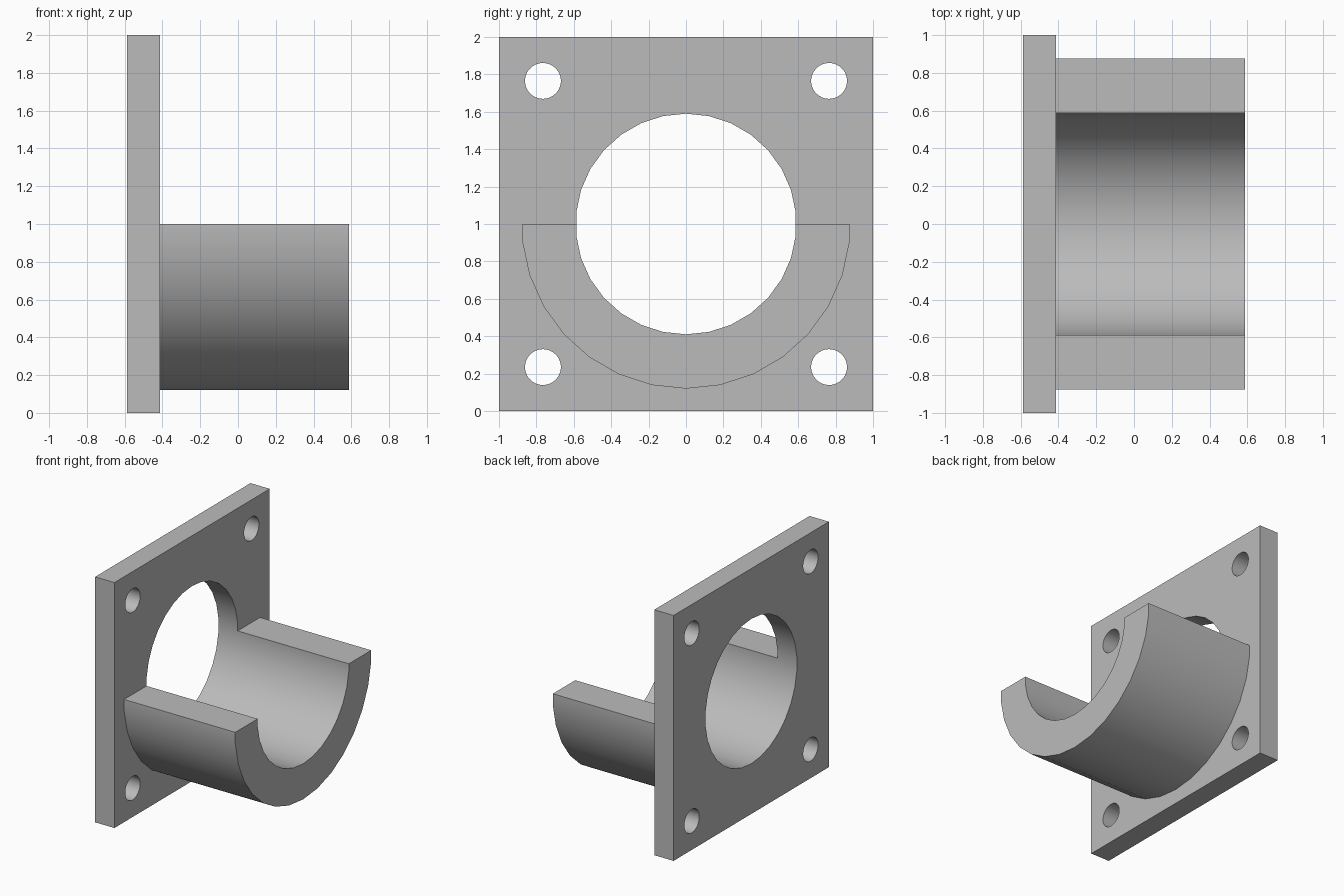
import bpy, bmesh, math
from mathutils import Matrix

cube = bpy.data.objects.get("Cube")
if cube:
    bpy.data.objects.remove(cube, do_unlink=True)

BACK, FACE, TIP = -0.588, -0.414, 0.588   # positions along x
BORE, OUTER, BOLT = 0.59, 0.88, 0.096     # radii
BOLT_OFFSET = 0.765
CENTRE_Z = 1.0
SIDES = 30
STEP = math.tau / SIDES

grey = bpy.data.materials.new("plain grey")
grey.use_nodes = True
colour = (0.5, 0.5, 0.5, 1)
grey.diffuse_color = colour
grey.node_tree.nodes["Principled BSDF"].inputs["Base Color"].default_value = colour


def circle(cy, cz, r):
    """Polygon with a corner at its lowest point."""
    return [(cy + r * math.sin(i * STEP), cz - r * math.cos(i * STEP)) for i in range(SIDES)]


def lower_arc(r):
    """Lower half of the same polygon, cut level at the centre height."""
    n = SIDES // 4
    flat = r * math.cos(STEP / 2)
    arc = [(r * math.sin(i * STEP), CENTRE_Z - r * math.cos(i * STEP)) for i in range(-n, n + 1)]
    return [(-flat, CENTRE_Z)] + arc + [(flat, CENTRE_Z)]


def extrude_profile(name, loops, x0, x1):
    """Fill closed (y, z) loops, inner ones as holes, and extrude from x0 to x1."""
    curve = bpy.data.curves.new(name + "_profile", 'CURVE')
    curve.dimensions = '2D'
    curve.fill_mode = 'BOTH'
    curve.extrude = (x1 - x0) / 2
    for loop in loops:
        spline = curve.splines.new('POLY')
        spline.points.add(len(loop) - 1)
        for point, (y, z) in zip(spline.points, loop):
            point.co = (y, z, 0, 1)
        spline.use_cyclic_u = True
    source = bpy.data.objects.new(name + "_profile", curve)
    bpy.context.collection.objects.link(source)
    bpy.context.view_layer.update()
    graph = bpy.context.evaluated_depsgraph_get()
    mesh = bpy.data.meshes.new_from_object(source.evaluated_get(graph))
    bpy.data.objects.remove(source, do_unlink=True)

    # Turn the flat profile to face along x, then weld caps to walls
    turn = Matrix(((0, 0, 1, (x0 + x1) / 2), (1, 0, 0, 0), (0, 1, 0, 0), (0, 0, 0, 1)))
    bm = bmesh.new()
    bm.from_mesh(mesh)
    bm.transform(turn)
    bmesh.ops.remove_doubles(bm, verts=bm.verts, dist=0.0001)
    bmesh.ops.recalc_face_normals(bm, faces=bm.faces)
    bm.to_mesh(mesh)
    bm.free()
    mesh.name = name
    mesh.materials.clear()
    mesh.materials.append(grey)
    obj = bpy.data.objects.new(name, mesh)
    bpy.context.collection.objects.link(obj)
    bpy.ops.object.select_all(action='DESELECT')
    obj.select_set(True)
    bpy.context.view_layer.objects.active = obj
    bpy.ops.object.shade_smooth_by_angle(angle=math.radians(30))
    return obj


# Square mounting plate with a central bore and four bolt holes
square = [(-1, 0), (1, 0), (1, 2), (-1, 2)]
bolts = [circle(sy * BOLT_OFFSET, CENTRE_Z + sz * BOLT_OFFSET, BOLT)
         for sy in (-1, 1) for sz in (-1, 1)]
extrude_profile("mounting_plate", [square, circle(0, CENTRE_Z, BORE)] + bolts, BACK, FACE)

# Half-round cradle below the bore
cradle = lower_arc(OUTER) + lower_arc(BORE)[::-1]
extrude_profile("half_round_cradle", [cradle], FACE, TIP)
